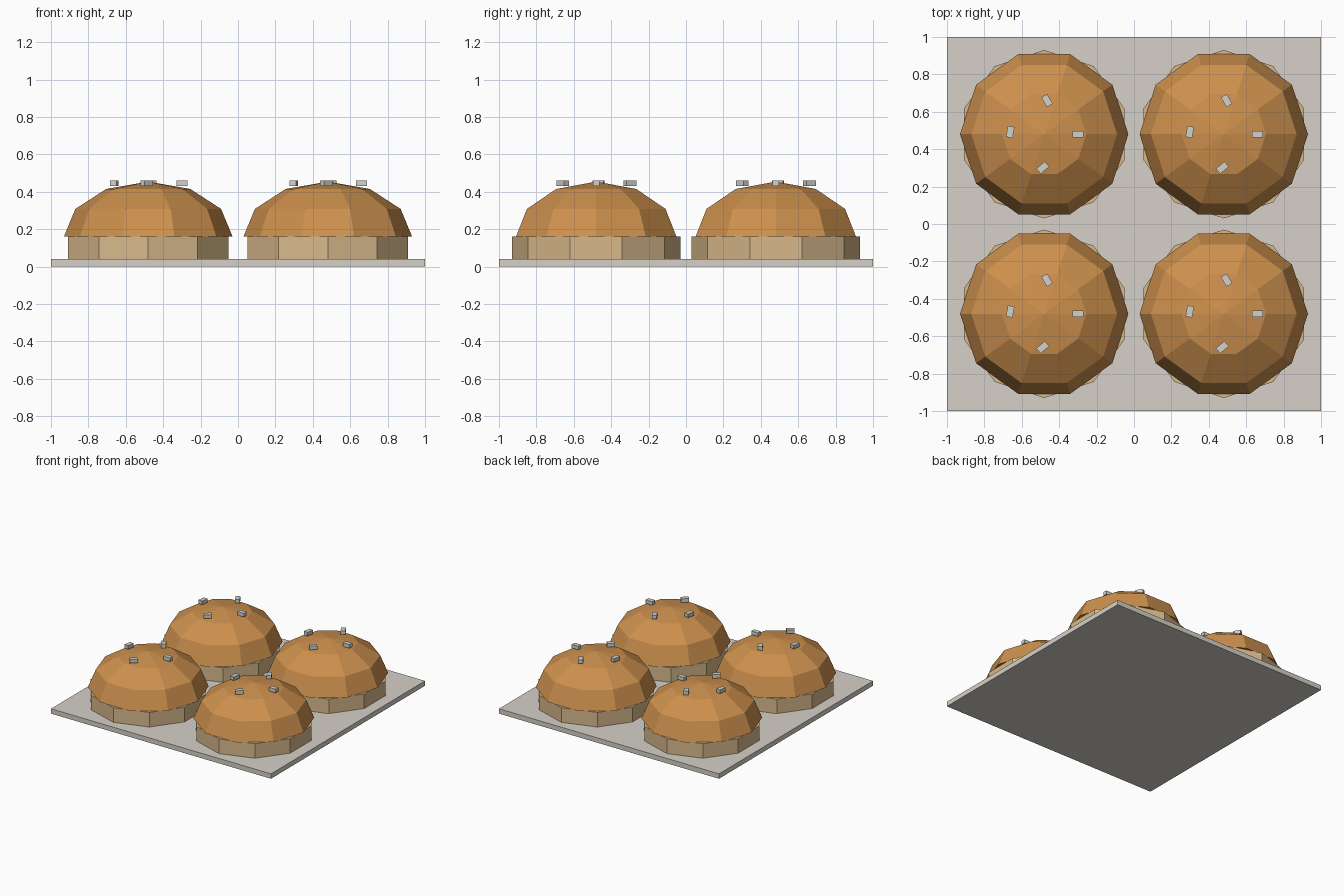
import bpy, bmesh, math
from mathutils import Matrix

if "Cube" in bpy.data.objects:
    bpy.data.objects.remove(bpy.data.objects["Cube"])


def material(name, rgb):
    m = bpy.data.materials.new(name)
    m.diffuse_color = (*rgb, 1)
    m.use_nodes = True
    m.node_tree.nodes["Principled BSDF"].inputs["Base Color"].default_value = m.diffuse_color
    return m


TRAY = material("pale grey", (0.67, 0.64, 0.58))
CRUMB = material("light tan", (0.68, 0.485, 0.26))
CRUST = material("golden brown", (0.61, 0.28, 0.075))
SEED = material("seed grey", (0.64, 0.64, 0.61))


def finish(name, bm, mat, loc):
    bmesh.ops.recalc_face_normals(bm, faces=bm.faces)
    me = bpy.data.meshes.new(name)
    bm.to_mesh(me)
    bm.free()
    me.materials.append(mat)
    ob = bpy.data.objects.new(name, me)
    ob.location = loc
    bpy.context.collection.objects.link(ob)
    return ob


def box(name, size, loc, mat, turn=0):
    bm = bmesh.new()
    bmesh.ops.create_cube(bm, size=1, matrix=Matrix.Diagonal((*size, 1)))
    ob = finish(name, bm, mat, loc)
    ob.rotation_euler.z = math.radians(turn)


def lathe(name, profile, loc, mat, start=0, sides=10):
    """Faceted solid from (radius, z) rings; radius 0 at the end makes a point."""
    bm = bmesh.new()
    rings = []
    for r, z in profile:
        n = sides if r > 0 else 1
        rings.append([bm.verts.new((r * math.cos(start + math.tau * i / sides),
                                    r * math.sin(start + math.tau * i / sides), z))
                      for i in range(n)])
    for a, b in zip(rings, rings[1:]):
        for i in range(sides):
            j = (i + 1) % sides
            if len(b) == 1:
                bm.faces.new((a[i], a[j], b[0]))
            else:
                bm.faces.new((a[i], a[j], b[j], b[i]))
    for ring in (rings[0], rings[-1]):
        if len(ring) > 1:
            bm.faces.new(ring)
    finish(name, bm, mat, loc)


# Square tray
box("tray", (2, 2, 0.04), (0, 0, 0.02), TRAY)

# Four buns: straight base, domed crust, four seeds each
R, BASE_TOP, DOME_H = 0.45, 0.162, 0.292
dome = [(R * math.cos(math.radians(a)), DOME_H * math.sin(math.radians(a)))
        for a in (0, 30, 60)] + [(0, DOME_H)]
seeds = [(0.18, 0, 0), (0.015, 0.18, 120), (-0.182, 0.012, 80), (-0.008, -0.179, 40)]

for row, y in (("front", -0.48), ("back", 0.48)):
    for side, x in (("left", -0.48), ("right", 0.48)):
        tag = f"{row}_{side}"
        lathe(f"bun_base_{tag}", [(R, 0.04), (R, BASE_TOP - 0.002)], (x, y, 0), CRUMB,
              start=math.pi / 2)
        lathe(f"bun_top_{tag}", dome, (x, y, BASE_TOP), CRUST)
        for i, (sx, sy, turn) in enumerate(seeds):
            box(f"seed_{tag}_{i + 1}", (0.06, 0.036, 0.03),
                (x + sx, y + sy, 0.445), SEED, turn)
